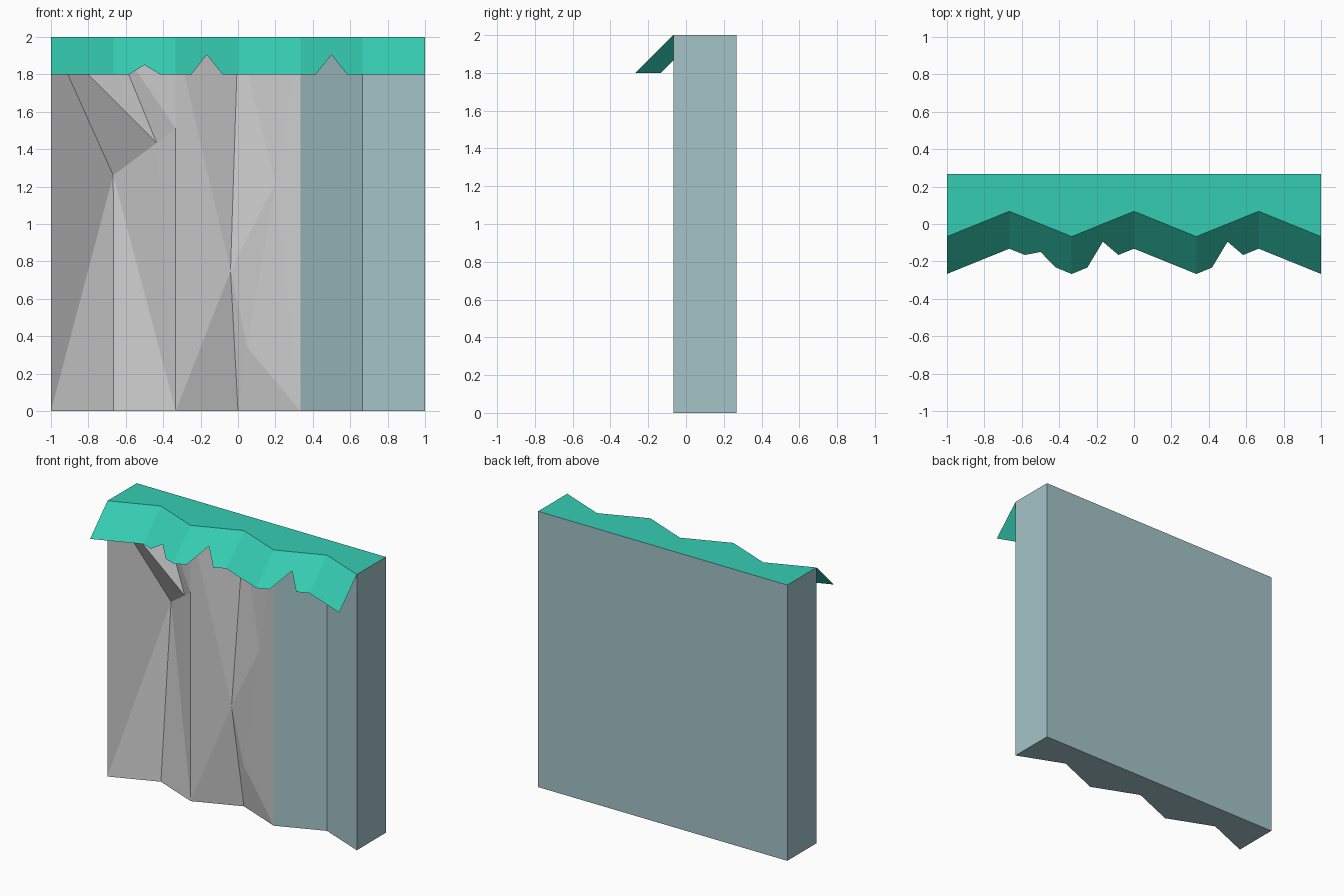
import bpy

if "Cube" in bpy.data.objects:
    bpy.data.objects.remove(bpy.data.objects["Cube"])

BACK, TOP, DROP = 0.267, 2.0, 0.2


def zig(x):
    """Depth of the pleated front at position x."""
    t = (x + 1) * 3 % 2
    return -0.067 + 0.135 * (t if t < 1 else 2 - t)


def material(name, rgb):
    m = bpy.data.materials.new(name)
    m.diffuse_color = (*rgb, 1)
    m.use_nodes = True
    m.node_tree.nodes["Principled BSDF"].inputs["Base Color"].default_value = m.diffuse_color
    return m


def build(name, verts, faces, mat=None):
    me = bpy.data.meshes.new(name)
    me.from_pydata(verts, [], faces)
    me.update()
    ob = bpy.data.objects.new(name, me)
    bpy.context.collection.objects.link(ob)
    if mat:
        me.materials.append(mat)
    return ob


green = material("grass", (0.036, 0.61, 0.45))
blue = material("pale_stone", (0.37, 0.55, 0.58))
pleats = [-1 + i / 3 for i in range(7)]


def pt(i, z):
    return (pleats[i], zig(pleats[i]), z)


# Wall block: bottom, back, both ends and the two plain front pleats
v = [pt(i, 0) for i in range(7)] + [pt(i, TOP) for i in range(7)]
v += [(-1, BACK, 0), (1, BACK, 0), (-1, BACK, TOP), (1, BACK, TOP)]
build("wall_block", v, [
    (14, 15, 6, 5, 4, 3, 2, 1, 0), (15, 14, 16, 17),
    (14, 0, 7, 16), (6, 15, 17, 13), (4, 5, 12, 11), (5, 6, 13, 12)], blue)

# Cracked rock face, spanning the first four pleats
rock = {f"b{i}": pt(i, 0) for i in range(5)}
rock.update({f"t{i}": pt(i, TOP) for i in range(5)})
rock.update(
    A=(-0.667, 0.186, 1.26), B=(-0.435, 0.01, 1.434), C=(-0.333, -0.067, 1.51),
    F=(-0.04, -0.017, 0.75), G=(0.2, -0.04, 1.22), H=(0.05, -0.006, 0.34))
tris = ("b0 A t0,b0 b1 A,b1 b2 A,A b2 B,B b2 C,t0 A B,t0 B t1,t1 B C,t1 C t2,"
        "b2 F t2,b2 b3 F,t2 F t3,b3 H F,b3 b4 H,F H G,F G t3,H b4 G,G b4 t4,t3 G t4")
keys = list(rock)
build("rock_face", [rock[k] for k in keys],
      [tuple(keys.index(k) for k in t.split()) for t in tris.split(",")])

# Grass top
v = [pt(i, TOP) for i in range(7)] + [(1, BACK, TOP), (-1, BACK, TOP)]
build("grass_top", v, [tuple(range(9))], green)

# Hanging grass fringe: sloping sheet with three notches in its lower edge
drop = {x: DROP for x in pleats}
for cx, rise in ((-0.5, 0.05), (-1 / 6, 0.105), (0.5, 0.105)):
    drop[cx - 1 / 12] = drop[cx + 1 / 12] = DROP
    drop[cx] = DROP - rise
xs = sorted(drop)
n = len(xs)
v = [(x, zig(x), TOP) for x in xs]
v += [(x, zig(x) - drop[x], TOP - drop[x]) for x in xs]
build("grass_fringe", v, [(n + i, n + i + 1, i + 1, i) for i in range(n - 1)], green)
